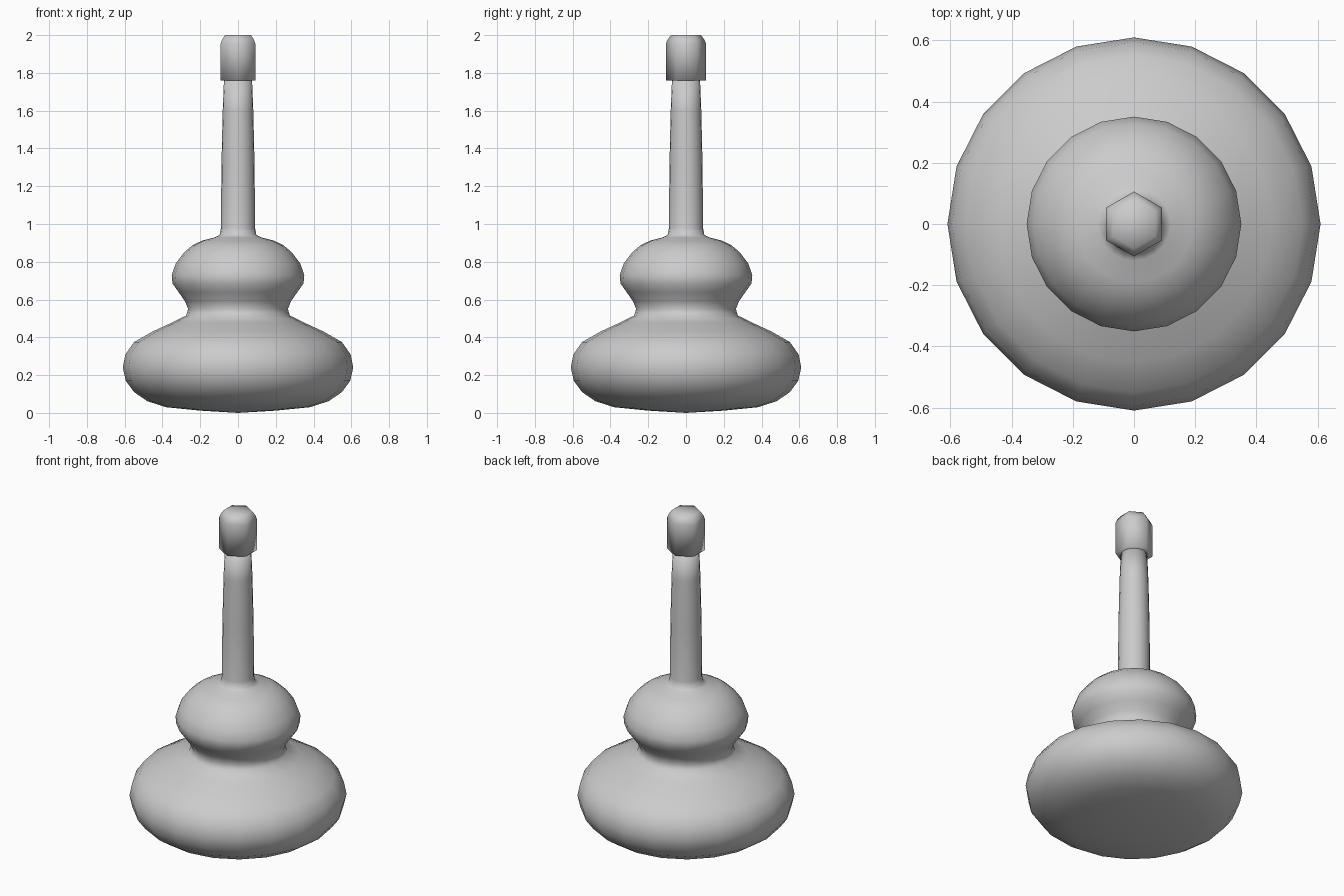
import bpy, bmesh
from math import sin, cos, tau

if "Cube" in bpy.data.objects:
    bpy.data.objects.remove(bpy.data.objects["Cube"])


def lathe(name, profile, sides):
    """Revolve (radius, z) points around z; radius 0 becomes a pole."""
    bm = bmesh.new()
    rings = []
    for r, z in profile:
        if r == 0:
            rings.append([bm.verts.new((0, 0, z))] * sides)
        else:
            rings.append([bm.verts.new((r * sin(tau * i / sides), r * cos(tau * i / sides), z))
                          for i in range(sides)])
    for a, b in zip(rings, rings[1:]):
        for i in range(sides):
            j = (i + 1) % sides
            corners = list(dict.fromkeys((a[i], a[j], b[j], b[i])))
            bm.faces.new(corners)
    bmesh.ops.recalc_face_normals(bm, faces=bm.faces)
    for f in bm.faces:
        f.smooth = True
    mesh = bpy.data.meshes.new(name)
    bm.to_mesh(mesh)
    bm.free()
    obj = bpy.data.objects.new(name, mesh)
    bpy.context.collection.objects.link(obj)
    return obj


# Flask-like body: wide base bulb, waist, smaller bulb and slender neck
lathe("body", [
    (0, 0.0), (0.2, 0.012), (0.38, 0.03), (0.48, 0.062), (0.55, 0.11),
    (0.594, 0.17), (0.61, 0.24), (0.596, 0.31), (0.55, 0.375), (0.45, 0.432),
    (0.35, 0.478), (0.275, 0.515), (0.264, 0.55), (0.28, 0.59), (0.315, 0.64),
    (0.347, 0.685), (0.351, 0.73), (0.33, 0.79), (0.285, 0.85), (0.24, 0.888),
    (0.19, 0.912), (0.12, 0.93), (0.097, 0.943), (0.09, 0.98), (0.088, 1.3),
    (0.081, 1.6), (0.074, 1.77), (0, 1.77)], 20)

# Hexagonal cap with a chamfered top
lathe("cap", [
    (0, 1.76), (0.106, 1.76), (0.106, 1.955), (0.098, 1.975), (0.08, 2.0), (0, 2.0)], 6)
